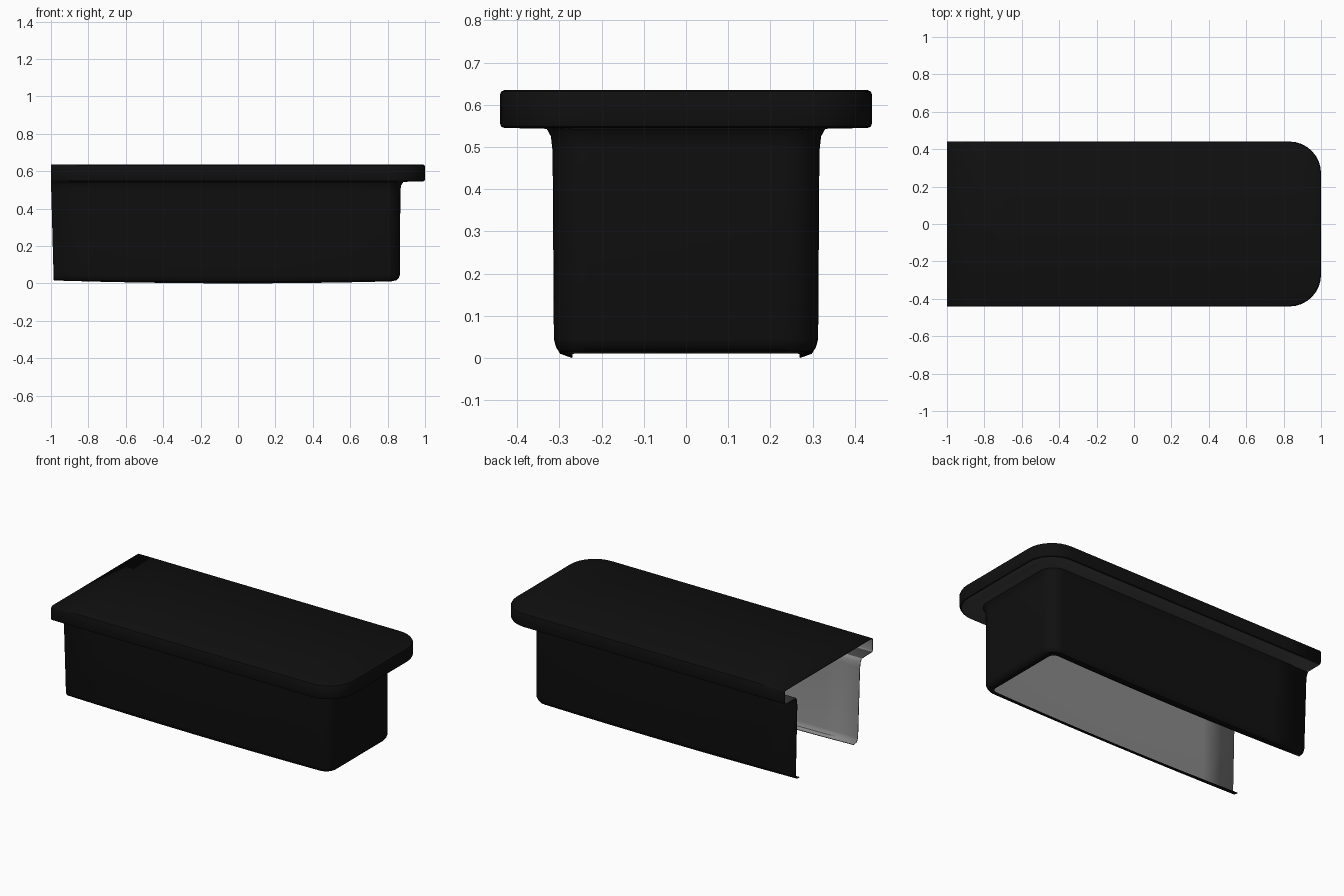
import bpy, bmesh, math

if "Cube" in bpy.data.objects:
    bpy.data.objects.remove(bpy.data.objects["Cube"])


def material(name, v):
    m = bpy.data.materials.new(name)
    m.diffuse_color = (v, v, v, 1)
    m.use_nodes = True
    m.node_tree.nodes["Principled BSDF"].inputs["Base Color"].default_value = m.diffuse_color
    return m


# Cross-section from the lid edge down to the curled rim:
# half width, end x, corner radius, z, amount of lengthwise bow
PROFILE = [
    (0.430, 0.990, 0.165, 0.635, 0),
    (0.438, 0.997, 0.17, 0.631, 0),
    (0.441, 1.000, 0.17, 0.623, 0),
    (0.441, 1.000, 0.17, 0.557, 0),
    (0.438, 0.997, 0.17, 0.548, 0),
    (0.430, 0.990, 0.165, 0.545, 0),
    (0.330, 0.885, 0.10, 0.543, 0),
    (0.320, 0.872, 0.09, 0.525, 0),
    (0.316, 0.868, 0.085, 0.490, 0),
    (0.313, 0.866, 0.08, 0.045, 0),
    (0.308, 0.860, 0.075, 0.026, 0.006),
    (0.298, 0.848, 0.065, 0.010, 0.010),
    (0.270, 0.820, 0.040, 0.000, 0.016),
]
ARC = 8
STRAIGHT = 8


def ring_points(w, xe, r, z, bow):
    """Open U-shaped outline: straight side, rounded corner, end, mirrored."""
    x0 = -1 + 0.015 * max(0, 1 - z / 0.545)
    half = []
    for i in range(STRAIGHT):
        half.append((x0 + (xe - r - x0) * i / STRAIGHT, -w))
    for i in range(ARC + 1):
        a = math.pi / 2 * i / ARC
        half.append((xe - r + r * math.sin(a), -w + r - r * math.cos(a)))
    pts = half + [(x, -y) for x, y in reversed(half)]
    return [(x, y, z + bow * x * x) for x, y in pts]


# Hollow lidded shell, open at the left end and at the bottom
bm = bmesh.new()
rings = [[bm.verts.new(p) for p in ring_points(*row)] for row in PROFILE]
bm.faces.new(rings[0])
for k, (a, b) in enumerate(zip(rings, rings[1:])):
    for i in range(len(a) - 1):
        f = bm.faces.new((a[i], b[i], b[i + 1], a[i + 1]))
        if k == 5:
            f.material_index = 2      # flange underside
mesh = bpy.data.meshes.new("lidded_shell")
bm.to_mesh(mesh)
bm.free()
shell = bpy.data.objects.new("lidded_shell", mesh)
bpy.context.collection.objects.link(shell)
for m in (material("black_outside", 0.005), material("grey_inside", 0.25),
          material("dark_underside", 0.06)):
    mesh.materials.append(m)

# Thin sheet thickness, grey on the inside
sheet = shell.modifiers.new("sheet", 'SOLIDIFY')
sheet.thickness = 0.004
sheet.offset = -1
sheet.material_offset = 1

bpy.context.view_layer.objects.active = shell
shell.select_set(True)
bpy.ops.object.shade_smooth_by_angle(angle=math.radians(35))
